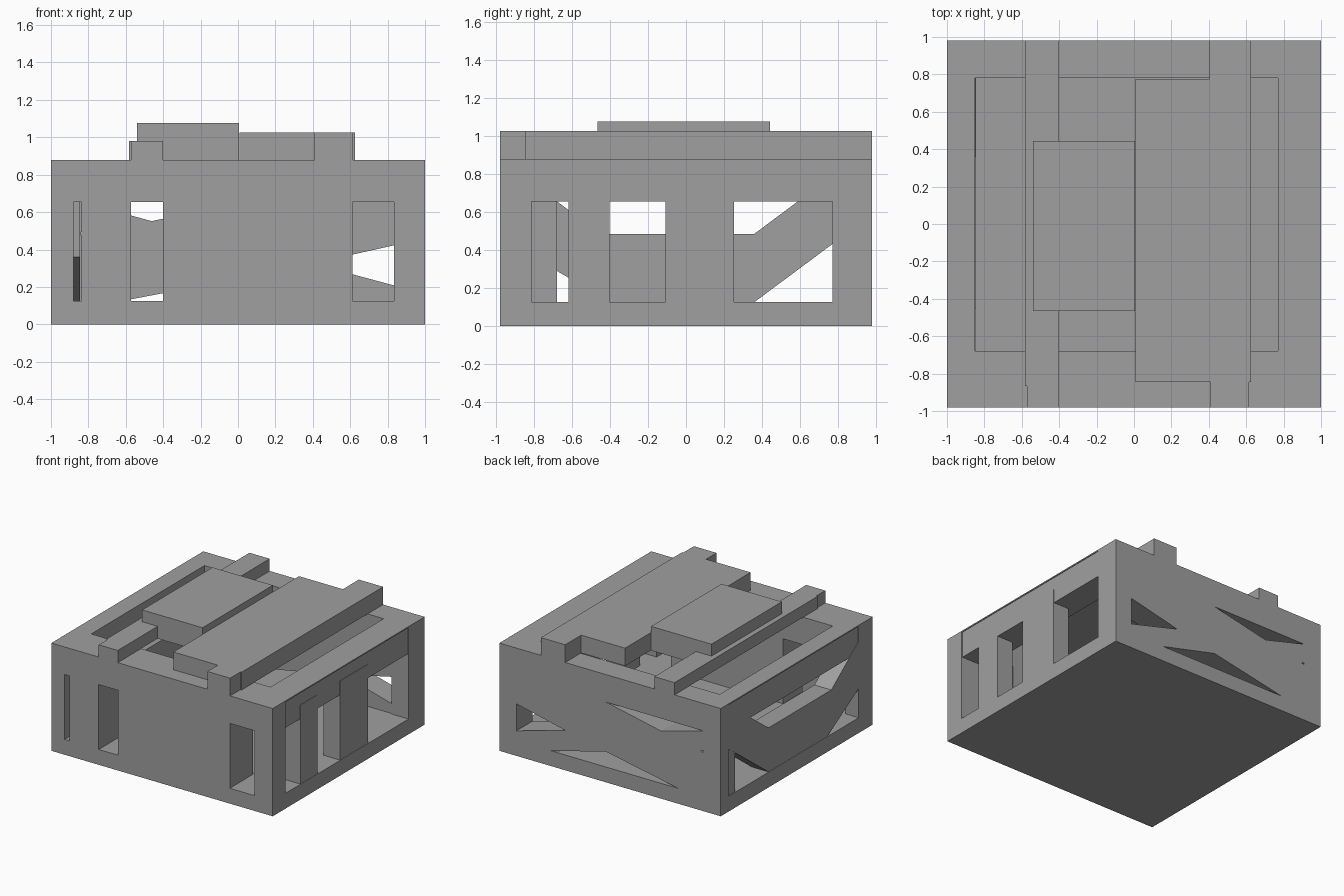
import bpy, bmesh
from mathutils import Vector

if "Cube" in bpy.data.objects:
    bpy.data.objects.remove(bpy.data.objects["Cube"])

concrete = bpy.data.materials.new("mid_grey")
concrete.diffuse_color = (0.35, 0.35, 0.35, 1)
concrete.use_nodes = True
concrete.node_tree.nodes["Principled BSDF"].inputs["Base Color"].default_value = concrete.diffuse_color


def prism(name, pts, axis, lo, hi):
    """Extrude a 2D outline along an axis: 'x' uses (y,z), 'y' uses (x,z), 'z' uses (x,y)."""
    put = {'x': lambda a, b, t: (t, a, b),
           'y': lambda a, b, t: (a, t, b),
           'z': lambda a, b, t: (a, b, t)}[axis]
    step = Vector(put(0, 0, hi - lo))
    bm = bmesh.new()
    face = bm.faces.new([bm.verts.new(put(a, b, lo)) for a, b in pts])
    ext = bmesh.ops.extrude_face_region(bm, geom=[face], use_keep_orig=True)
    bmesh.ops.translate(bm, vec=step,
                        verts=[v for v in ext['geom'] if isinstance(v, bmesh.types.BMVert)])
    bmesh.ops.recalc_face_normals(bm, faces=bm.faces)
    me = bpy.data.meshes.new(name)
    bm.to_mesh(me)
    bm.free()
    me.materials.append(concrete)
    ob = bpy.data.objects.new(name, me)
    bpy.context.collection.objects.link(ob)
    return ob


def box(name, x0, x1, y0, y1, z0, z1):
    return prism(name, [(x0, y0), (x1, y0), (x1, y1), (x0, y1)], 'z', z0, z1)


def cut(target, cutter):
    mod = target.modifiers.new("cut", 'BOOLEAN')
    mod.operation = 'DIFFERENCE'
    mod.solver = 'EXACT'
    mod.object = cutter
    bpy.context.view_layer.objects.active = target
    bpy.ops.object.modifier_apply(modifier=mod.name)
    bpy.data.objects.remove(cutter, do_unlink=True)


LOW, HIGH = 0.125, 0.655      # window sill and head

# Hollow shell with an open roof
shell = box("building_shell", -1, 1, -0.98, 0.98, 0, 0.88)
cut(shell, box("room", -0.842, 0.848, -0.68, 0.78, LOW, HIGH))
cut(shell, box("roof_opening", -0.85, 0.77, -0.68, 0.78, 0.6, 1.0))

# Front windows
for x0, x1 in ((-0.88, -0.838), (-0.572, -0.4), (0.612, 0.835)):
    cut(shell, box("front_window", x0, x1, -1.1, -0.6, LOW, HIGH))

# Triangular back windows
for tri in ([(0.845, 0.205), (0.845, 0.425), (0.4, 0.325)],
            [(0.036, HIGH), (-0.462, 0.552), (-0.84, HIGH)],
            [(0.536, LOW), (-0.618, LOW), (0.036, 0.25)],
            [(-0.84, 0.475), (-0.84, 0.495), (-0.815, 0.485)]):
    cut(shell, prism("back_window", tri, 'y', 0.7, 1.1))

# Side walls: shallow recess plus a wide window each
cut(shell, box("right_recess", 0.994, 1.1, -0.813, 0.772, LOW, 0.87))
cut(shell, box("right_window", 0.82, 1.1, -0.813, 0.772, LOW, HIGH))
cut(shell, box("left_recess", -1.1, -0.994, -0.8, 0.877, LOW, 0.87))
cut(shell, box("left_window", -1.1, -0.82, -0.8, 0.79, LOW, HIGH))

# Pillars in the right window
for y0, y1 in ((-0.62, -0.402), (-0.108, 0.252)):
    box("right_pillar", 0.85, 0.998, y0, y1, 0.12, 0.77)

# Trough shaped brace across the left window
prism("left_brace", [(0.877, 0.87), (0.36, 0.485), (-0.45, 0.485), (-0.8, 0.745),
                     (-0.8, 0.36), (-0.4, LOW), (0.36, LOW), (0.877, 0.51)],
      'x', -0.998, -0.845)

# Roof beams and slabs
prism("left_roof_beam", [(-0.572, -0.98), (-0.4, -0.98), (-0.4, 0.98), (-0.583, 0.98),
                         (-0.583, -0.865), (-0.572, -0.865)], 'z', 0.88, 0.98)
box("middle_roof_slab", -0.54, 0.005, -0.465, 0.443, 0.88, 1.077)
prism("right_roof_slab", [(0.008, -0.845), (0.41, -0.845), (0.41, -0.98), (0.615, -0.98),
                          (0.615, -0.845), (0.625, -0.845), (0.625, 0.98), (0.405, 0.98),
                          (0.405, 0.775), (0.008, 0.775)], 'z', 0.88, 1.025)
